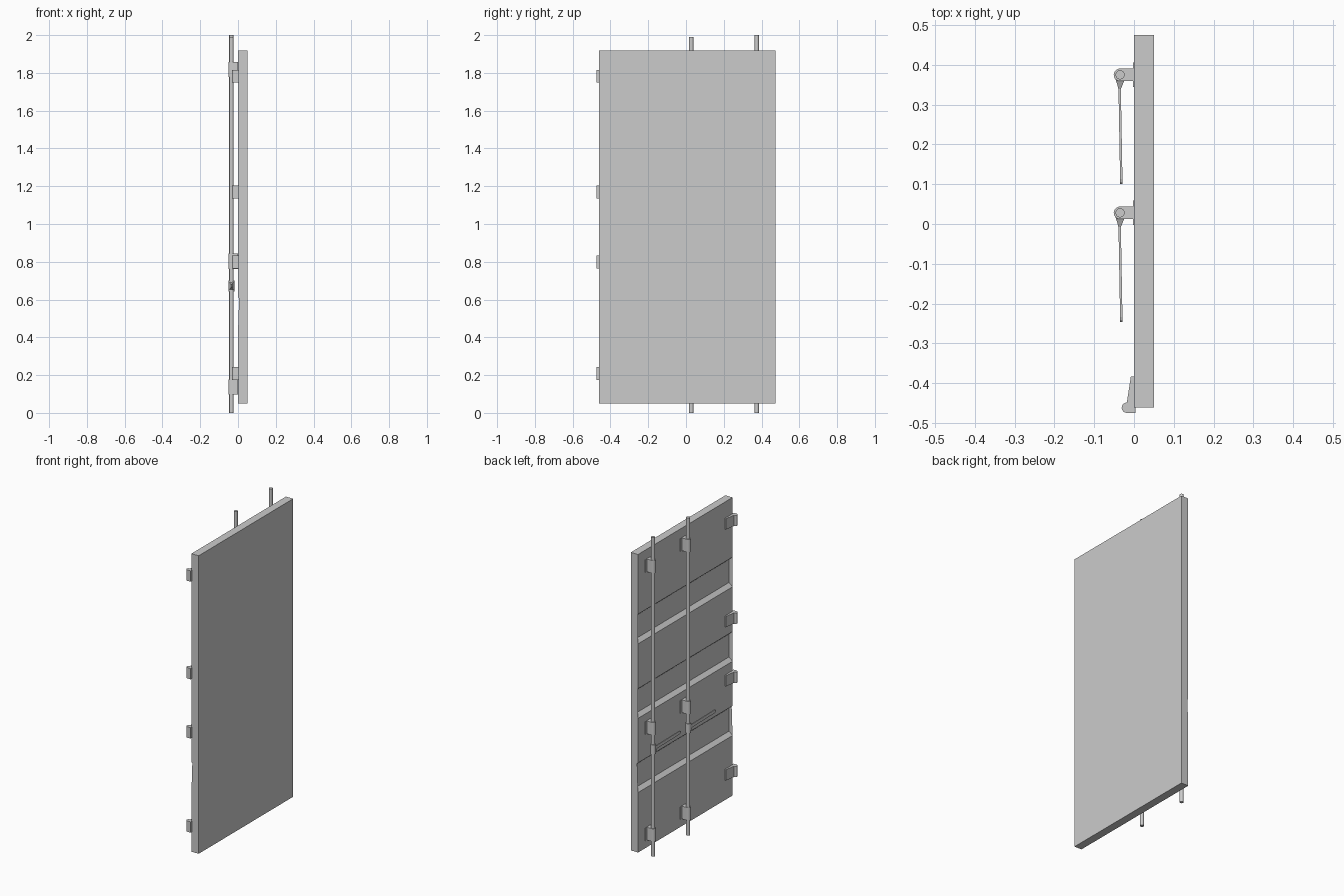
import bpy, bmesh, math

if "Cube" in bpy.data.objects:
    bpy.data.objects.remove(bpy.data.objects["Cube"])

def make_object(name, bm):
    bmesh.ops.recalc_face_normals(bm, faces=bm.faces)
    me = bpy.data.meshes.new(name)
    bm.to_mesh(me)
    bm.free()
    ob = bpy.data.objects.new(name, me)
    bpy.context.collection.objects.link(ob)
    return ob

def prism(name, pts, a, b, axis):
    """Extrude a profile: axis 'z' takes (x, y) points, axis 'y' takes (x, z)."""
    bm = bmesh.new()
    put = (lambda p, t: (p[0], p[1], t)) if axis == 'z' else (lambda p, t: (p[0], t, p[1]))
    lo = [bm.verts.new(put(p, a)) for p in pts]
    hi = [bm.verts.new(put(p, b)) for p in pts]
    n = len(pts)
    for i in range(n):
        j = (i + 1) % n
        bm.faces.new((lo[i], lo[j], hi[j], hi[i]))
    caps = [bm.faces.new(lo), bm.faces.new(hi)]
    bmesh.ops.triangulate(bm, faces=caps)
    return make_object(name, bm)

def arc(cx, cy, r, a0, a1, n):
    angles = [math.radians(a0 + (a1 - a0) * i / n) for i in range(n + 1)]
    return [(cx + r * math.cos(a), cy + r * math.sin(a)) for a in angles]

def smooth(ob):
    bpy.ops.object.select_all(action='DESELECT')
    ob.select_set(True)
    bpy.context.view_layer.objects.active = ob
    bpy.ops.object.shade_smooth_by_angle(angle=math.radians(35))

def cylinder(name, x, y, r, z0, z1):
    smooth(prism(name, arc(x, y, r, 0, 360, 16)[:-1], z0, z1, 'z'))

def loft_handle(name, x, y, z):
    # sections: distance from rod, x offset, half thickness, half height
    sections = [(0.008, 0, 0.013, 0.024), (0.018, 0, 0.009, 0.018),
                (0.036, -0.001, 0.003, 0.010), (0.262, 0.003, 0.003, 0.010),
                (0.270, 0.003, 0.003, 0.008), (0.275, 0.003, 0.003, 0.004)]
    bm = bmesh.new()
    rings = []
    for d, dx, w, h in sections:
        rings.append([bm.verts.new((x + dx + sx * w, y - d, z + sz * h))
                      for sx, sz in ((-1, -1), (1, -1), (1, 1), (-1, 1))])
    for r0, r1 in zip(rings, rings[1:]):
        for i in range(4):
            j = (i + 1) % 4
            bm.faces.new((r0[i], r0[j], r1[j], r1[i]))
    bm.faces.new(rings[0])
    bm.faces.new(rings[-1])
    make_object(name, bm)

# Door panel with three full-width recesses on the rod side
TOP, BOTTOM, DEPTH = 1.918, 0.05, 0.05
profile = [(DEPTH, BOTTOM), (DEPTH, TOP), (0, TOP)]
for zc in (1.451, 0.984, 0.519):
    profile += [(0, zc + 0.093), (0.024, zc + 0.072),
                (0.024, zc - 0.072), (0, zc - 0.093)]
profile.append((0, BOTTOM))
prism("door_panel", profile, -0.461, 0.475, 'y')

# Locking rods with guide brackets, collars and lever handles
ROD_X = -0.035
for k, (y, top) in enumerate(((0.028, 1.99), (0.375, 2.0)), 1):
    cylinder(f"locking_rod_{k}", ROD_X, y, 0.0115, 0, top)
    cylinder(f"handle_collar_{k}", ROD_X, y, 0.016, 0.642, 0.702)
    loft_handle(f"lever_handle_{k}", ROD_X, y, 0.672)
    # U-shaped strap wrapped round the rod, with mounting flanges
    ro, ri, fl = 0.016, 0.0125, 0.031
    strap = [(0, y + fl), (-0.003, y + fl), (-0.003, y + ro)]
    strap += arc(ROD_X, y, ro, 90, 270, 10)
    strap += [(-0.003, y - ro), (-0.003, y - fl), (0, y - fl), (0, y - ri)]
    strap += arc(ROD_X, y, ri, 270, 90, 10)
    strap.append((0, y + ri))
    for n, z in enumerate((0.137, 0.803, 1.818), 1):
        smooth(prism(f"rod_bracket_{k}_{n}", strap, z - 0.04, z + 0.04, 'z'))

# Hinges: tapered leaf ending in a round barrel that wraps the panel edge
hinge = [(0, -0.461), (0, -0.384), (-0.008, -0.384), (-0.018, -0.449)]
hinge += arc(-0.018, -0.462, 0.013, 100, 270, 8)
hinge += [(0.004, -0.475), (0.004, -0.461)]
for n, z in enumerate((0.209, 0.799, 1.17, 1.782), 1):
    smooth(prism(f"hinge_{n}", hinge, z - 0.034, z + 0.034, 'z'))
